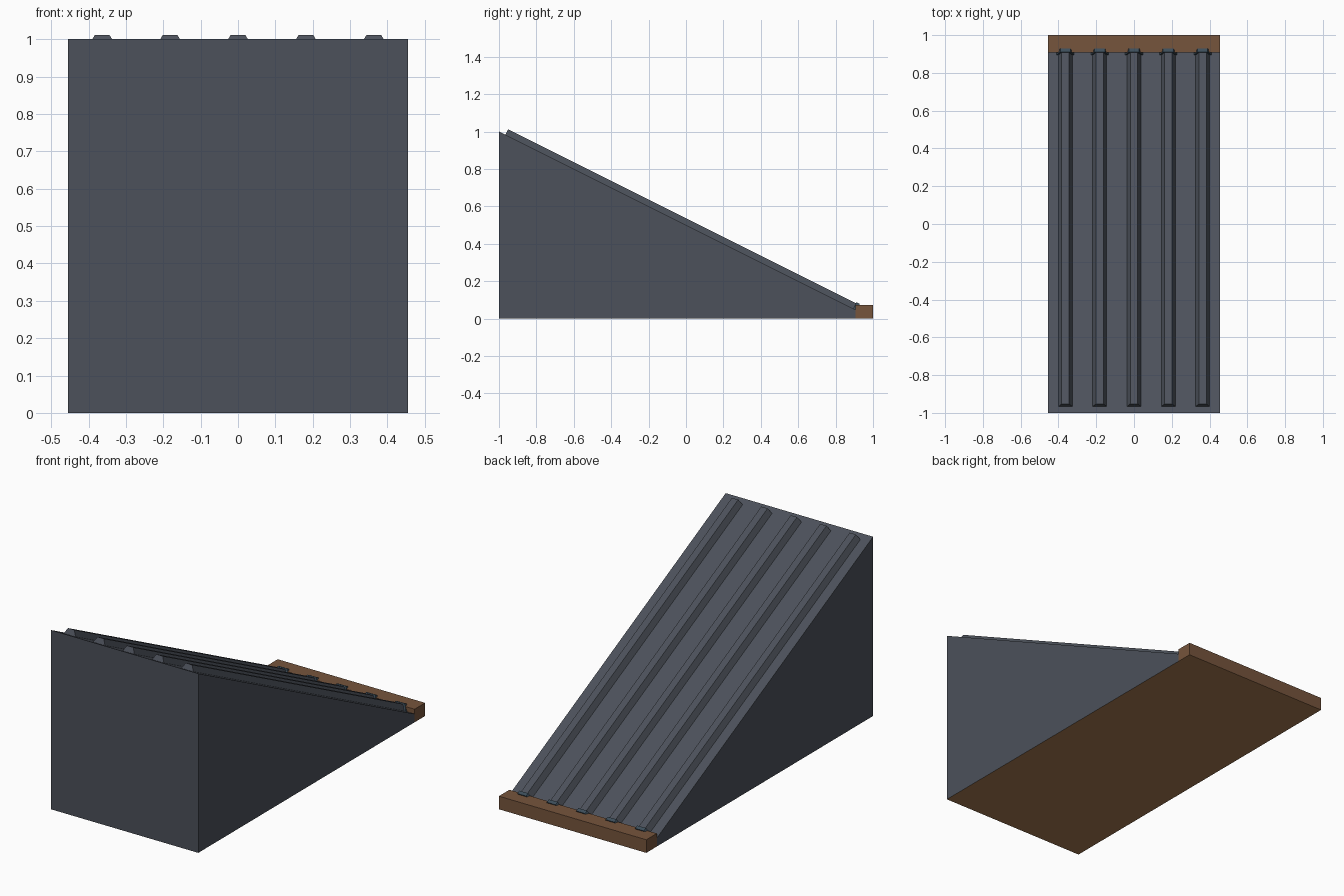
import bpy, bmesh, math
from mathutils import Vector

if "Cube" in bpy.data.objects:
    bpy.data.objects.remove(bpy.data.objects["Cube"])


def material(name, rgb):
    m = bpy.data.materials.new(name)
    m.diffuse_color = (*rgb, 1)
    m.use_nodes = True
    m.node_tree.nodes["Principled BSDF"].inputs["Base Color"].default_value = m.diffuse_color
    return m


slate = material("slate_grey", (0.072, 0.082, 0.103))
wood = material("brown_wood", (0.180, 0.089, 0.045))
pale_wood = material("pale_wood", (0.385, 0.190, 0.078))
blue_grey = material("dark_blue_grey", (0.045, 0.075, 0.102))

HALF = 0.455
OUT = Vector((0, 1, 2)).normalized()     # away from the slope


def prism(name, start, end, mats):
    """Solid between two matching rings of points."""
    bm = bmesh.new()
    a = [bm.verts.new(p) for p in start]
    b = [bm.verts.new(p) for p in end]
    n = len(a)
    bm.faces.new(a)
    bm.faces.new(b[::-1])
    for i in range(n):
        bm.faces.new((a[i], b[i], b[(i + 1) % n], a[(i + 1) % n]))
    bmesh.ops.recalc_face_normals(bm, faces=bm.faces)
    me = bpy.data.meshes.new(name)
    bm.to_mesh(me)
    bm.free()
    for m in mats:
        me.materials.append(m)
    ob = bpy.data.objects.new(name, me)
    bpy.context.collection.objects.link(ob)
    return ob


def across(name, profile, mats):
    """Side profile extruded over the full width, with a pale underside."""
    ob = prism(name, [(-HALF, y, z) for y, z in profile],
               [(HALF, y, z) for y, z in profile], mats)
    for p in ob.data.polygons:
        if p.normal.z < -0.9:
            p.material_index = 1
    return ob


def rib(name, x, y0, y1, base, top, height, mat):
    """Trapezoid bar lying on the slope between two y positions."""
    rings = []
    for y in (y0, y1):
        o = Vector((x, y, (1 - y) / 2))
        rings.append([o + Vector((s, 0, 0)) + OUT * h for s, h in
                      ((-base, -0.004), (base, -0.004), (top, height), (-top, height))])
    return prism(name, rings[0], rings[1], [mat])


# Sloped roof body
across("roof_slope", [(-1, 0), (-1, 1), (0.907, 0.0465), (0.907, 0)], [slate, pale_wood])

# Eave beam along the low edge
across("eave_beam", [(0.907, 0), (0.907, 0.073), (1, 0.073), (1, 0)], [wood, pale_wood])

# Raised ribs, each with a slightly larger end cap
for i in range(5):
    x = (i - 2) * 0.1817
    rib(f"rib_{i + 1}", x, -0.966, 0.905, 0.039, 0.0195, 0.032, slate)
    rib(f"rib_cap_{i + 1}", x, 0.894, 0.912, 0.049, 0.027, 0.038, blue_grey)
